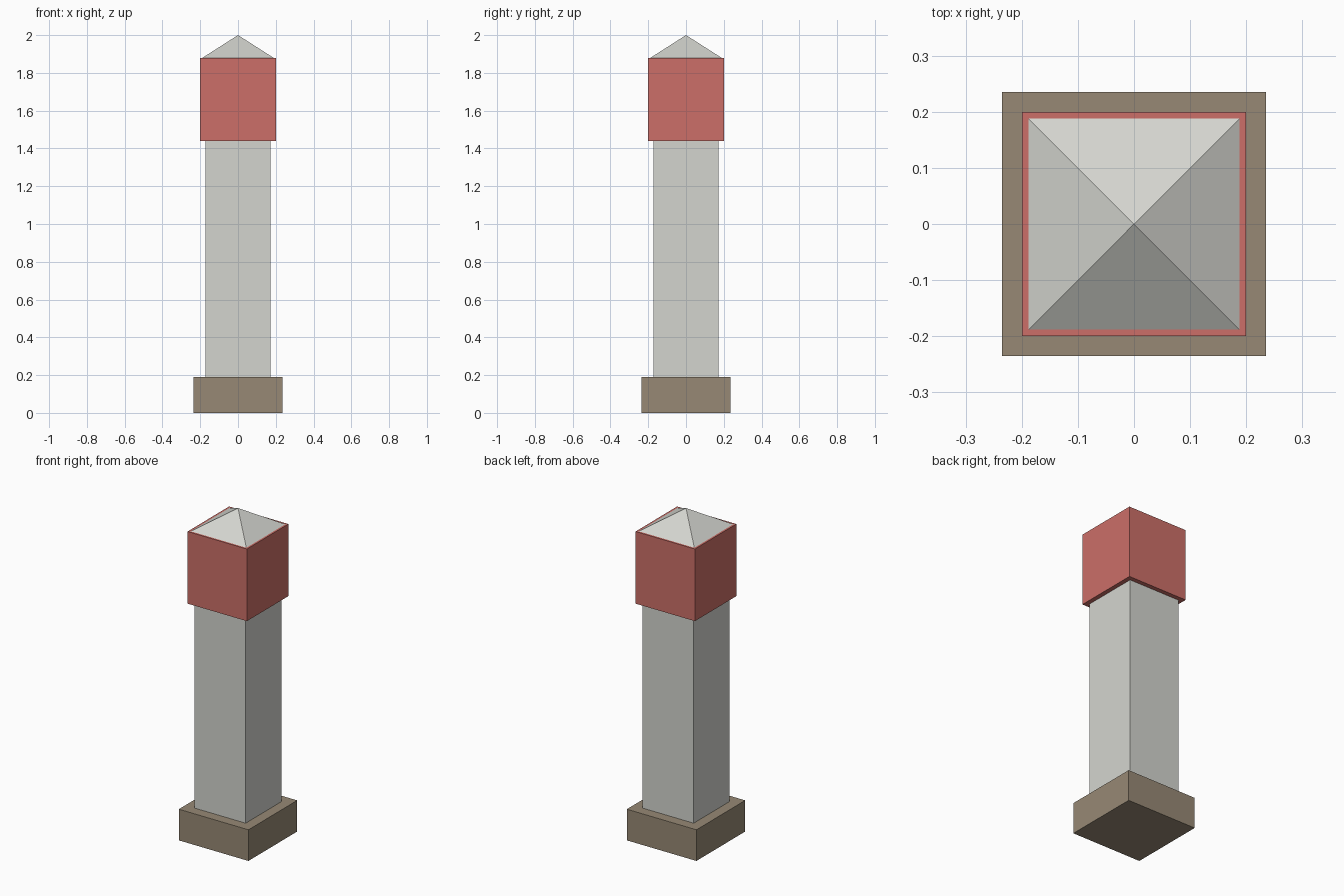
import bpy
import math

if "Cube" in bpy.data.objects:
    bpy.data.objects.remove(bpy.data.objects["Cube"])


def material(name, rgb):
    """Flat colour from 0-255 sRGB values, stored as linear."""
    lin = [((c / 255 + 0.055) / 1.055) ** 2.4 for c in rgb]
    m = bpy.data.materials.new(name)
    m.diffuse_color = (*lin, 1)
    m.use_nodes = True
    m.node_tree.nodes["Principled BSDF"].inputs["Base Color"].default_value = m.diffuse_color
    return m


stone = material("pale_grey", (212, 213, 207))
red = material("red", (204, 111, 104))
brown = material("brown", (151, 137, 117))


def block(name, half, z0, z1, mat):
    """Square block centred on the axis, from z0 to z1."""
    bpy.ops.mesh.primitive_cube_add(size=1, location=(0, 0, (z0 + z1) / 2))
    o = bpy.context.object
    o.name = name
    o.scale = (2 * half, 2 * half, z1 - z0)
    bpy.ops.object.transform_apply(location=True, rotation=True, scale=True)
    o.data.materials.append(mat)


# Foot, shaft and painted band
block("base", 0.235, 0.0, 0.19, brown)
block("shaft", 0.173, 0.19, 1.44, stone)
block("red_band", 0.20, 1.44, 1.88, red)

# Pyramid cap with sides square to the axes
bpy.ops.mesh.primitive_cone_add(vertices=4, radius1=0.188 * math.sqrt(2), radius2=0,
                                depth=0.12, location=(0, 0, 1.94),
                                rotation=(0, 0, math.pi / 4))
cap = bpy.context.object
cap.name = "pyramid_cap"
bpy.ops.object.transform_apply(location=True, rotation=True, scale=True)
cap.data.materials.append(stone)
